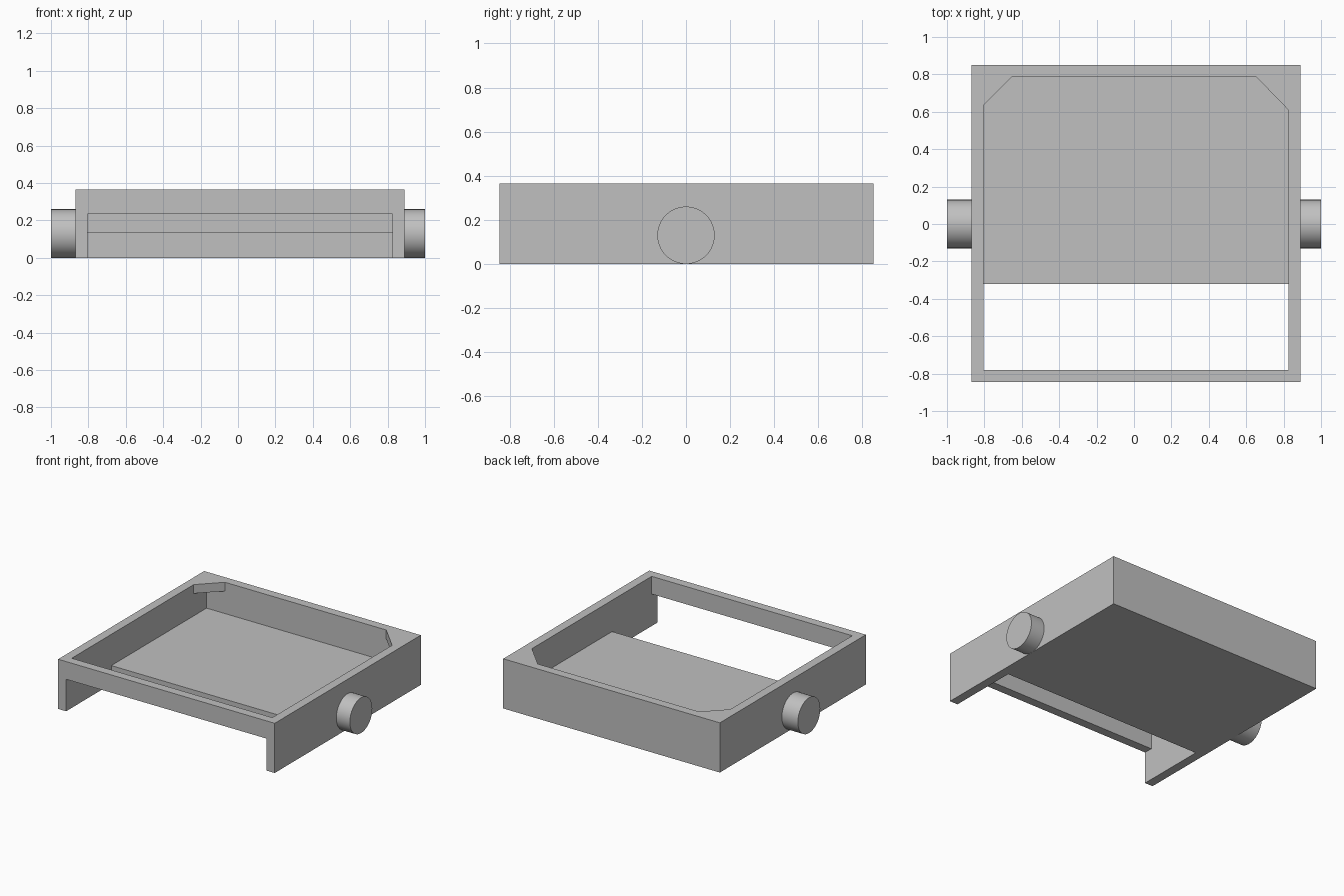
import bpy, bmesh, math

cube = bpy.data.objects.get("Cube")
if cube:
    bpy.data.objects.remove(cube, do_unlink=True)

grey = bpy.data.materials.new("light grey")
grey.use_nodes = True
COLOUR = (0.53, 0.53, 0.53, 1)
grey.diffuse_color = COLOUR
grey.node_tree.nodes["Principled BSDF"].inputs["Base Color"].default_value = COLOUR


def prism(name, outline, z0, z1):
    """Extrude a counter-clockwise outline from z0 up to z1."""
    bm = bmesh.new()
    base = bm.faces.new([bm.verts.new((x, y, z0)) for x, y in outline])
    ext = bmesh.ops.extrude_face_region(bm, geom=[base])
    tops = [v for v in ext["geom"] if isinstance(v, bmesh.types.BMVert)]
    bmesh.ops.translate(bm, verts=tops, vec=(0, 0, z1 - z0))
    bmesh.ops.recalc_face_normals(bm, faces=bm.faces)
    mesh = bpy.data.meshes.new(name)
    bm.to_mesh(mesh)
    bm.free()
    ob = bpy.data.objects.new(name, mesh)
    bpy.context.collection.objects.link(ob)
    mesh.materials.append(grey)
    return ob


def rect(x0, x1, y0, y1):
    return [(x0, y0), (x1, y0), (x1, y1), (x0, y1)]


def cut(body, cutter):
    cutter.hide_render = True
    mod = body.modifiers.new("cut", 'BOOLEAN')
    mod.operation = 'DIFFERENCE'
    mod.solver = 'EXACT'
    mod.object = cutter
    bpy.context.view_layer.objects.active = body
    bpy.ops.object.modifier_apply(modifier=mod.name)
    bpy.data.objects.remove(cutter, do_unlink=True)


# Inner wall positions and key heights
L, R, F, B = -0.805, 0.825, -0.78, 0.785
FLOOR_FRONT, FLOOR_TOP = -0.32, 0.135
GUSSET_BOTTOM, TOP = 0.30, 0.365

# Tray body: one block, hollowed out
tray = prism("tray", rect(-0.87, 0.89, -0.845, 0.85), 0, TOP)

# Well below the gussets, then the chamfered mouth above it
cut(tray, prism("well_cutter", rect(L, R, F, B), FLOOR_TOP, GUSSET_BOTTOM))
mouth = [(L, F), (R, F), (R, 0.61), (0.655, B), (-0.655, B), (L, 0.635)]
cut(tray, prism("mouth_cutter", mouth, 0.2, 0.5))

# Gap through the floor and notch under the front beam
cut(tray, prism("gap_cutter", rect(L, R, F, FLOOR_FRONT), -0.1, 0.25))
cut(tray, prism("notch_cutter", rect(L, R, -1, -0.5), -0.1, 0.235))

# Round pivot pins on both sides
RADIUS = 0.13
for name, inner, outer in (("left_pin", 0.885, 1.0), ("right_pin", -0.865, -1.0)):
    bpy.ops.mesh.primitive_cylinder_add(
        vertices=64, radius=RADIUS, depth=abs(outer - inner),
        location=((inner + outer) / 2, 0, RADIUS), rotation=(0, math.pi / 2, 0))
    pin = bpy.context.object
    pin.name = name
    pin.data.materials.append(grey)
    bpy.ops.object.shade_smooth_by_angle(angle=math.radians(30))
